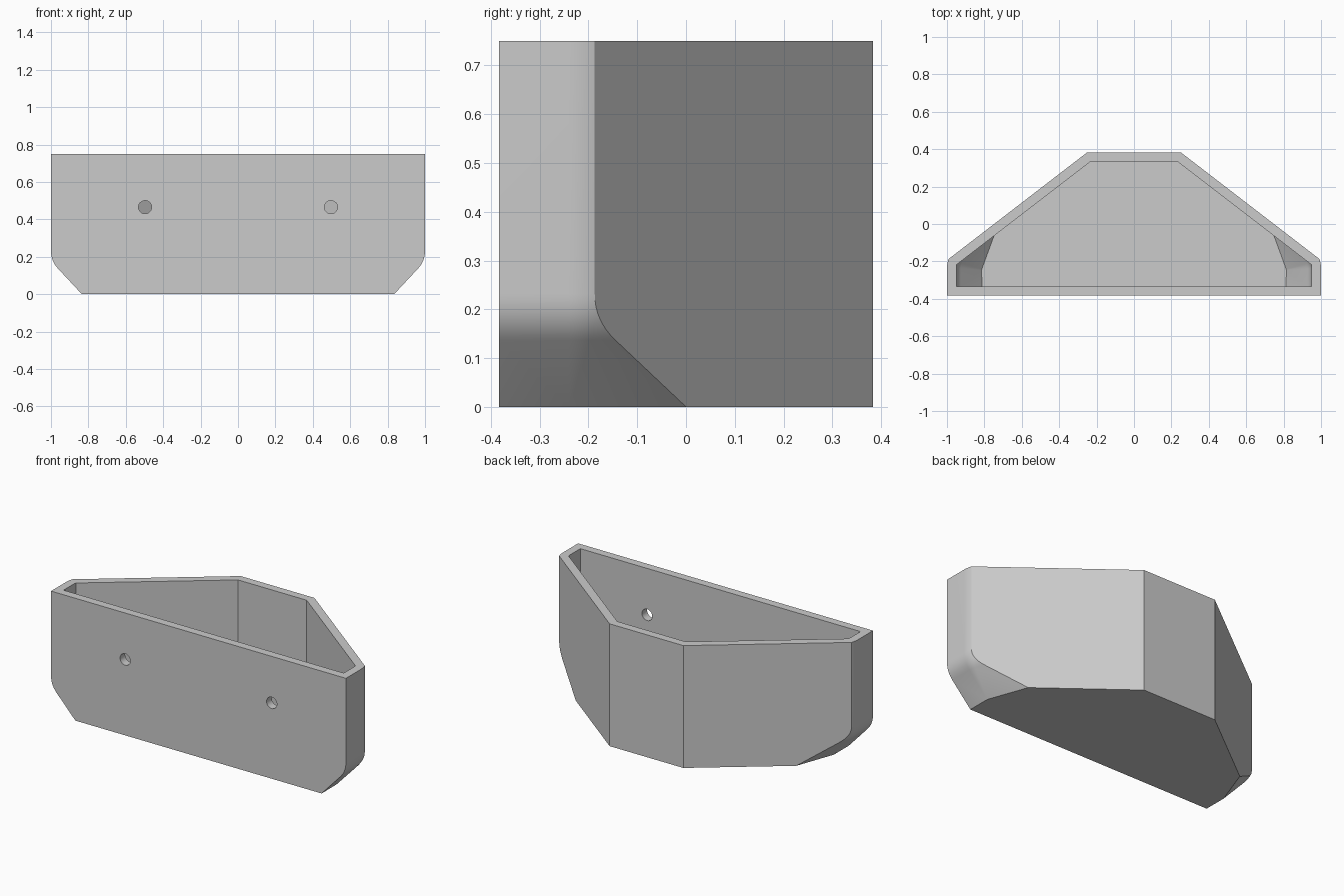
import bpy, bmesh, math
from mathutils import Vector

HALF_DEPTH, HEIGHT, WALL = 0.383, 0.75, 0.05
CENTRE = Vector((0.835, -0.24))       # pivot of the rounded end corner
TURN = math.radians(20)               # how far each end wraps round
SLOPE = math.radians(43)              # lean of the lower chamfer
DIAGONAL = Vector((0.61, 0.793, 0)).normalized()

old = bpy.data.objects.get("Cube")
if old:
    bpy.data.objects.remove(old, do_unlink=True)

grey = bpy.data.materials.new("plain grey")
grey.use_nodes = True
grey.diffuse_color = (0.6, 0.6, 0.6, 1)
grey.node_tree.nodes["Principled BSDF"].inputs["Base Color"].default_value = (0.6, 0.6, 0.6, 1)


def end_profile(inset, bottom, top):
    """Radius and height pairs: chamfer, rounded bend, upright wall."""
    radius = 0.165 - inset
    slant = Vector((math.sin(SLOPE), math.cos(SLOPE)))
    corner = Vector((radius, (radius * slant.y + inset) / slant.x))
    reach = (0.14 - inset) * math.tan(SLOPE / 2)
    low, high = corner - slant * reach, corner + Vector((0, reach))
    points = [Vector(((bottom * slant.x - inset) / slant.y, bottom))]
    steps = 8
    for i in range(steps + 1):
        t = i / steps
        points.append(low * (1 - t) ** 2 + corner * 2 * t * (1 - t) + high * t ** 2)
    return points + [Vector((radius, top))]


def cut(bm, point, normal):
    """Slice off everything beyond a plane and cap the opening."""
    bmesh.ops.bisect_plane(bm, geom=bm.verts[:] + bm.edges[:] + bm.faces[:], dist=1e-5,
                           plane_co=point, plane_no=normal, clear_outer=True)
    bmesh.ops.holes_fill(bm, edges=[e for e in bm.edges if e.is_boundary], sides=0)


def make_object(name, bm):
    bmesh.ops.recalc_face_normals(bm, faces=bm.faces)
    mesh = bpy.data.meshes.new(name)
    bm.to_mesh(mesh)
    bm.free()
    mesh.materials.append(grey)
    obj = bpy.data.objects.new(name, mesh)
    bpy.context.collection.objects.link(obj)
    return obj


def tray_solid(name, inset, bottom, top):
    """Solid tray shape, shrunk inward by inset."""
    bm = bmesh.new()
    front = -HALF_DEPTH + inset
    for side in (-1, 1):
        for r, z in end_profile(inset, bottom, top):
            plan = [Vector((CENTRE.x + r, front))]
            for i in range(6):
                a = TURN * i / 5
                plan.append(CENTRE + Vector((math.cos(a), math.sin(a))) * r)
            plan.append(plan[-1] + Vector((-math.sin(TURN), math.cos(TURN))) * 0.8)
            for p in plan:
                bm.verts.new((side * p.x, p.y, z))
    hull = bmesh.ops.convex_hull(bm, input=bm.verts[:])
    spare = [g for g in hull["geom_interior"] + hull["geom_unused"]
             if isinstance(g, bmesh.types.BMVert)]
    bmesh.ops.delete(bm, geom=list(set(spare)), context='VERTS')
    # Slanted sides and flat back
    back = Vector((0.25, HALF_DEPTH, 0))
    for side in (-1, 1):
        mirror = Vector((side, 1, 1))
        cut(bm, (back - DIAGONAL * inset) * mirror, DIAGONAL * mirror)
    cut(bm, (0, HALF_DEPTH - inset, 0), (0, 1, 0))
    bmesh.ops.dissolve_limit(bm, angle_limit=math.radians(0.3), verts=bm.verts, edges=bm.edges)
    return make_object(name, bm)


# Outer body and hollow
tray = tray_solid("wall_tray", 0, 0, HEIGHT)
cutters = [tray_solid("hollow_cutter", WALL, WALL, HEIGHT + 0.2)]

# Two mounting holes through the front wall
for side in (-1, 1):
    bm = bmesh.new()
    bmesh.ops.create_cone(bm, cap_ends=True, segments=32, radius1=0.035, radius2=0.035, depth=0.12)
    bmesh.ops.rotate(bm, verts=bm.verts, matrix=Vector((0, 0, 1)).rotation_difference(
        Vector((0, 1, 0))).to_matrix())
    bmesh.ops.translate(bm, verts=bm.verts, vec=(side * 0.497, -HALF_DEPTH + WALL / 2, 0.465))
    cutters.append(make_object("hole_cutter", bm))

for cutter in cutters:
    cutter.hide_render = True
    mod = tray.modifiers.new("cut", 'BOOLEAN')
    mod.operation, mod.solver, mod.object = 'DIFFERENCE', 'EXACT', cutter

# Bake the cuts and drop the helpers
graph = bpy.context.evaluated_depsgraph_get()
baked = bpy.data.meshes.new_from_object(tray.evaluated_get(graph))
tray.modifiers.clear()
tray.data = baked
for cutter in cutters:
    bpy.data.objects.remove(cutter, do_unlink=True)

bpy.ops.object.select_all(action='DESELECT')
tray.select_set(True)
bpy.context.view_layer.objects.active = tray
bpy.ops.object.shade_smooth_by_angle(angle=math.radians(18))
